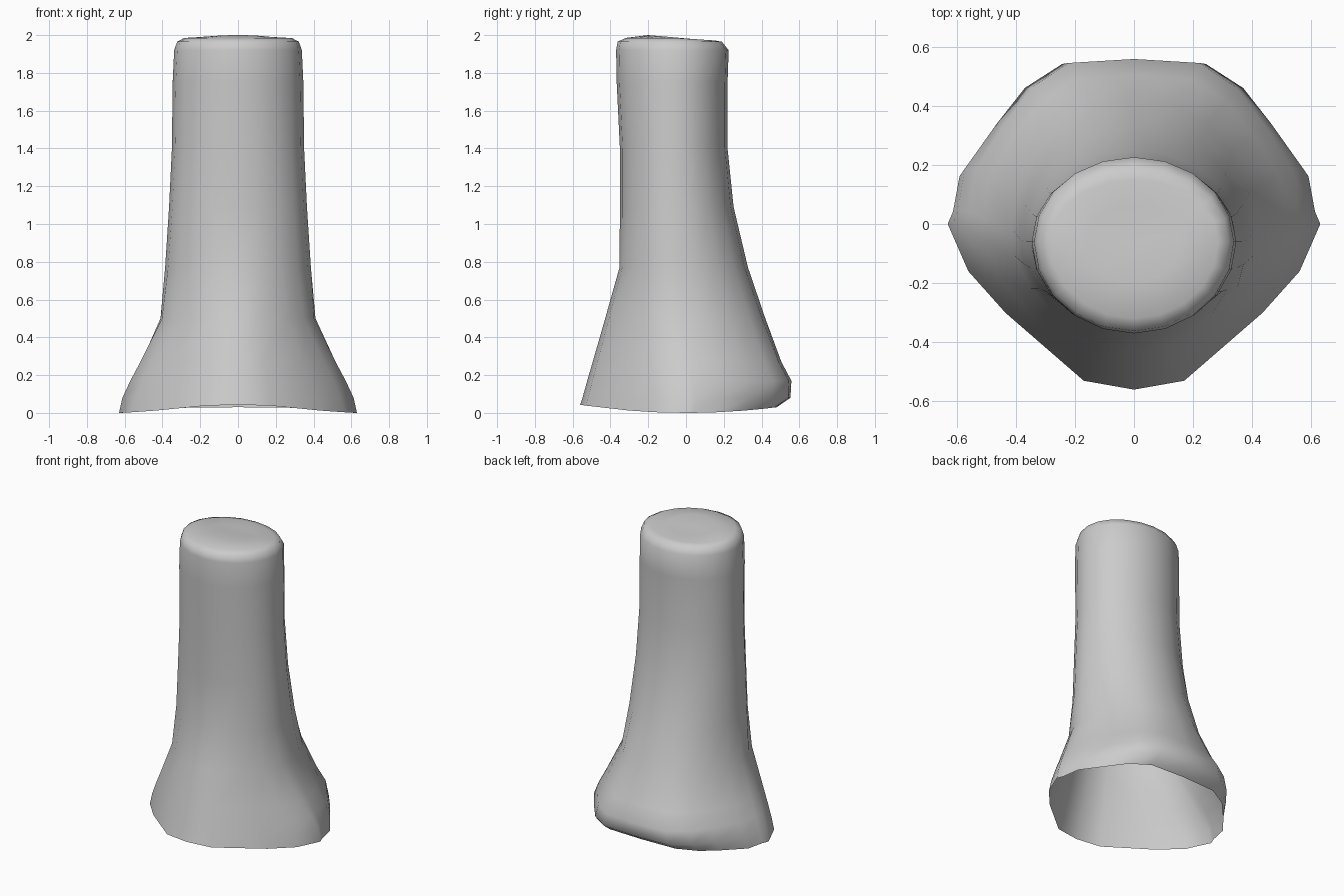
import bpy, bmesh, math

if "Cube" in bpy.data.objects:
    bpy.data.objects.remove(bpy.data.objects["Cube"])

# Half outline of the flared foot, from back centre to front centre (x, y)
FOOT = [(0, .565), (.25, .553), (.38, .47), (.475, .35), (.59, .19), (.612, .05),
        (.63, 0), (.56, -.16), (.435, -.30), (.17, -.53), (0, -.56)]
N = len(FOOT) - 1

# Cross-sections: z, half width, front y, back y, roundness (0 = foot outline, 1 = ellipse)
RINGS = [
    (.00, .63, -.56, .48, 0),
    (.08, .612, -.548, .553, 0),
    (.17, .573, -.523, .558, .1),
    (.27, .523, -.494, .505, .25),
    (.50, .415, -.428, .420, .6),
    (.77, .387, -.352, .328, .9),
    (1.09, .365, -.350, .252, 1),
    (1.40, .350, -.350, .220, 1),
    (1.75, .346, -.367, .220, 1),
    (1.92, .338, -.370, .226, 1),
    (1.965, .322, -.362, .190, 1),
    (1.985, .285, -.320, .150, 1),
    (1.988, .160, -.200, .060, 1),
]


def section(k):
    z, hw, yf, yb, r = RINGS[k]
    mid = -.06 * r
    pts = []
    for i, (fx, fy) in enumerate(FOOT):
        a = math.pi * i / N
        ux = (1 - r) * fx / .63 + r * math.sin(a)
        uy = (1 - r) * fy / (.565 if fy > 0 else .56) + r * math.cos(a)
        y = mid + uy * ((yb - mid) if uy > 0 else (mid - yf))
        # wavy hem at the bottom, gently rolling cap at the top
        dz = 0
        if k == 0:
            dz = (.03 if uy > 0 else .043) * uy * uy
        elif k == 11:
            dz = -.013 * max(uy, 0)
        elif k == 12:
            dz = -.012 * uy
        pts.append((ux * hw, y, z + dz))
    return pts + [(-x, y, z) for x, y, z in pts[N - 1:0:-1]]


# Hollow column, open underneath and closed at the top
bm = bmesh.new()
loops = [[bm.verts.new(p) for p in section(k)] for k in range(len(RINGS))]
M = 2 * N
for lo, hi in zip(loops, loops[1:]):
    for i in range(M):
        j = (i + 1) % M
        bm.faces.new((lo[j], lo[i], hi[i], hi[j]))
centre = bm.verts.new((0, -.07, 1.982))
top = loops[-1]
for i in range(M):
    bm.faces.new((top[(i + 1) % M], top[i], centre))

mesh = bpy.data.meshes.new("flared_column")
bm.to_mesh(mesh)
bm.free()
mesh.shade_smooth()
column = bpy.data.objects.new("flared_column", mesh)
bpy.context.collection.objects.link(column)
